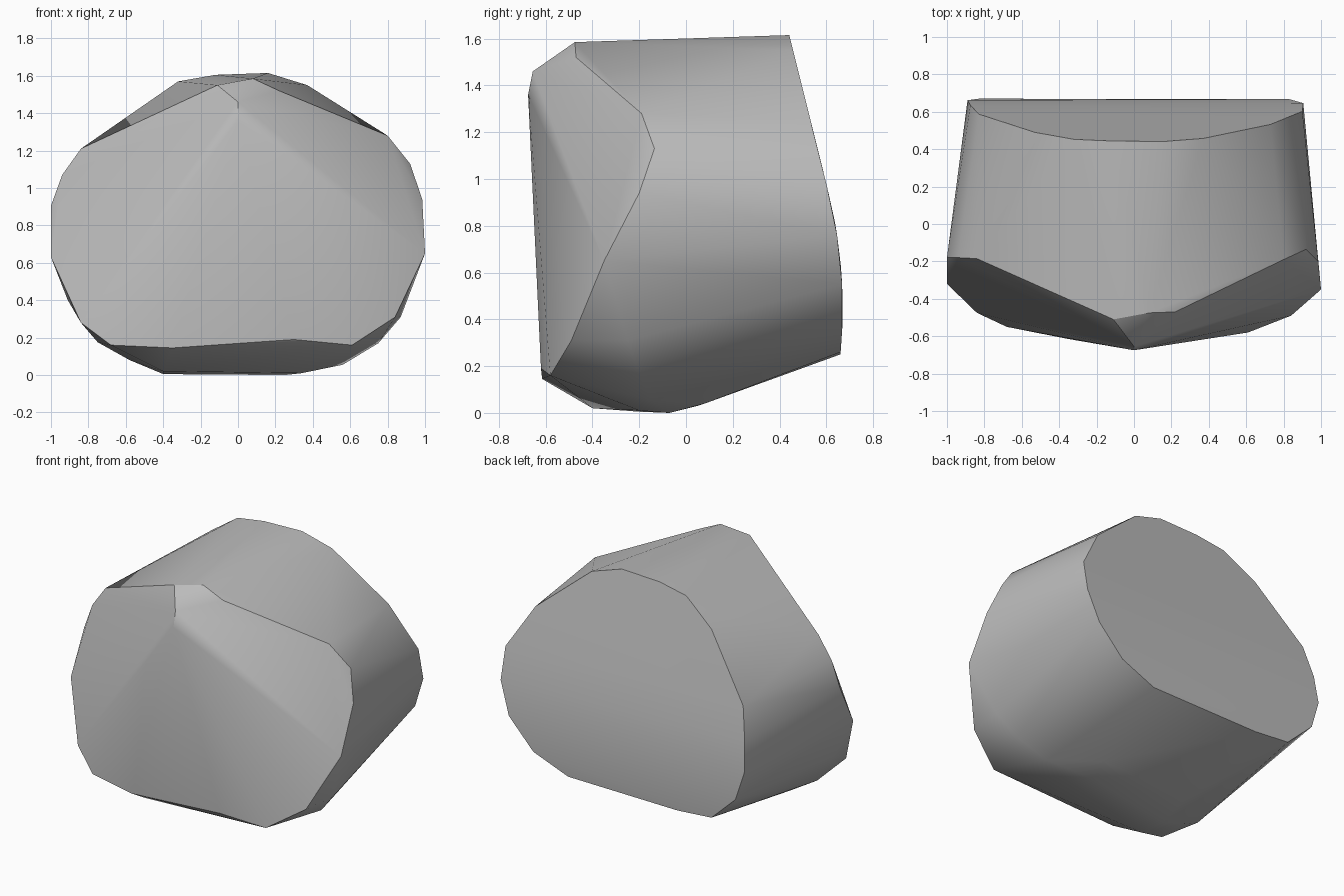
import bpy
import bmesh
import math


def remove_default_cube():
    cube = bpy.data.objects.get("Cube")
    if cube:
        bpy.data.objects.remove(cube, do_unlink=True)


def make_material(name, value):
    material = bpy.data.materials.new(name)
    material.use_nodes = True
    colour = (value, value, value, 1)
    material.diffuse_color = colour
    material.node_tree.nodes["Principled BSDF"].inputs["Base Color"].default_value = colour
    return material


def back_depth(height):
    """Gently bowed rear face that leans forward in its upper part."""
    if height > 1:
        return 0.595 - 0.25 * (height - 1)
    return 0.67 - 0.25 * (height - 0.45) ** 2


def build_hull(name, points, material):
    """Wrap a faceted skin around the outline points."""
    bm = bmesh.new()
    for point in points:
        bm.verts.new(point)
    hull = bmesh.ops.convex_hull(bm, input=bm.verts[:])
    unused = [v for v in bm.verts if not v.link_faces]
    bmesh.ops.delete(bm, geom=unused, context="VERTS")
    bmesh.ops.recalc_face_normals(bm, faces=bm.faces[:])
    mesh = bpy.data.meshes.new(name)
    bm.to_mesh(mesh)
    bm.free()
    mesh.materials.append(material)
    stone = bpy.data.objects.new(name, mesh)
    bpy.context.collection.objects.link(stone)
    return stone


remove_default_cube()

# Rim of the front face, clockwise from the crown
front_rim = [
    (-.11, -.51, 1.55), (.08, -.475, 1.585), (.22, -.47, 1.52),
    (.8, -.19, 1.28), (.92, -.135, 1.13), (.985, -.2, .94),
    (1, -.35, .65), (.84, -.49, .31), (.61, -.58, .16),
    (.3, -.62, .19), (-.35, -.615, .145), (-.68, -.55, .16),
    (-.84, -.475, .28), (-1, -.32, .63), (-1, -.18, .905),
    (-.94, -.18, 1.07), (-.84, -.185, 1.21),
]

# Nose at the top of the front ridge
nose = [(0, -.655, 1.46), (0, -.675, 1.36)]

# Outline of the rear face as width and height
back_outline = [
    (.16, 1.615), (.37, 1.55), (.73, 1.25), (.9, .97), (.905, .76),
    (.83, .55), (.65, .36), (.4, .26), (-.4, .25), (-.65, .27),
    (-.83, .44), (-.89, .63), (-.875, .82), (-.83, 1.03),
    (-.53, 1.42), (-.32, 1.57), (-.12, 1.605),
]
back_rim = [(x, back_depth(z), z) for x, z in back_outline]

# Rounded underside
underside = [
    (-.4, -.4, .02), (-.4, -.2, .005), (.34, -.2, .01), (.25, -.07, 0),
    (.3, .08, .04), (-.35, .05, .03), (-.58, -.25, .08), (.56, -.15, .055),
    (.75, -.2, .17), (.87, -.25, .31), (-.75, -.3, .175), (-.91, -.25, .4),
]

stone_grey = make_material("stone grey", 0.5)
stone = build_hull("boulder", front_rim + nose + back_rim + underside, stone_grey)

# Soft shading that keeps the rims crisp
bpy.ops.object.select_all(action="DESELECT")
stone.select_set(True)
bpy.context.view_layer.objects.active = stone
bpy.ops.object.shade_smooth_by_angle(angle=math.radians(30))
